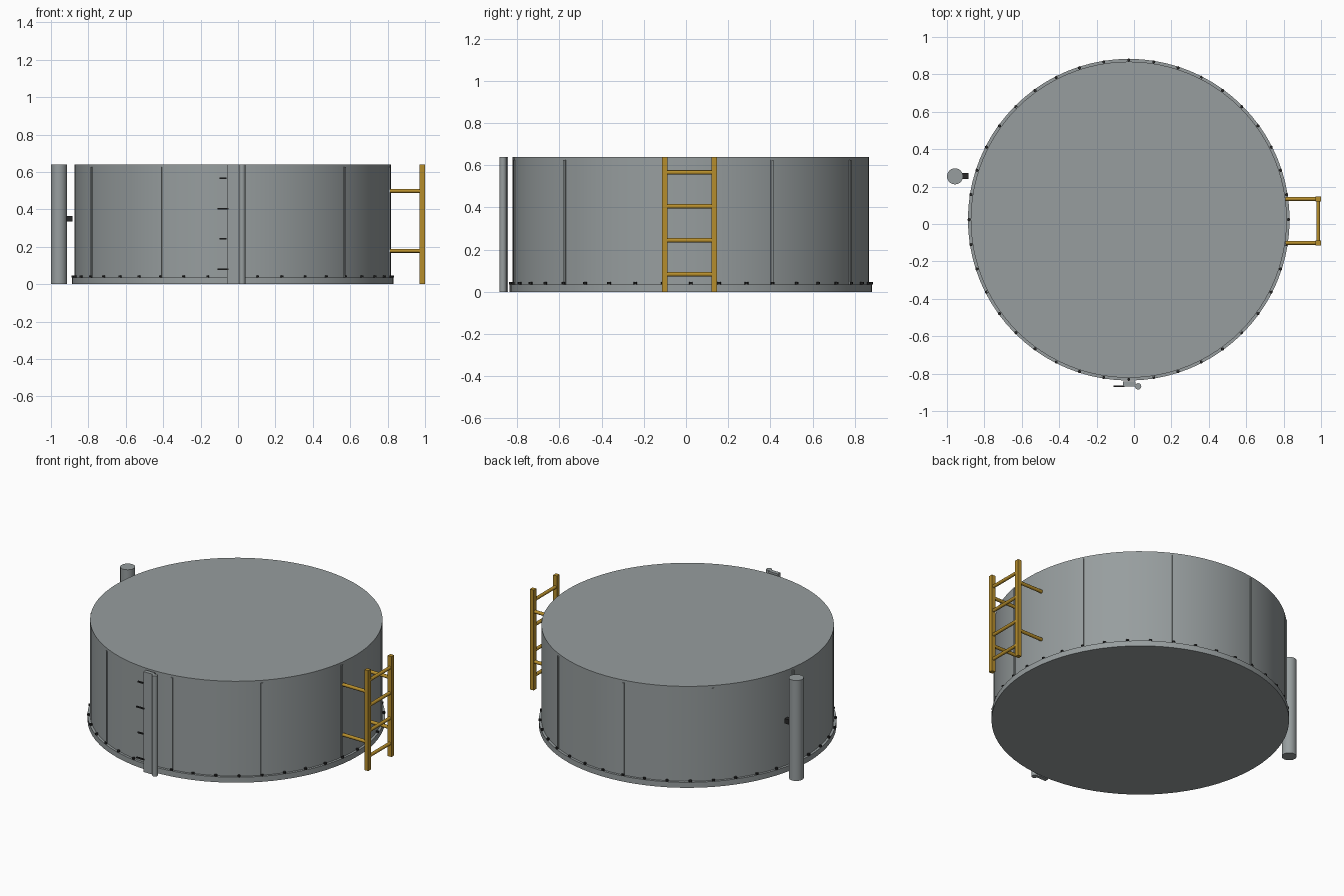
import bpy
from math import cos, sin, pi, radians
from mathutils import Vector

cube = bpy.data.objects.get("Cube")
if cube:
    bpy.data.objects.remove(cube, do_unlink=True)


def material(name, rgb):
    m = bpy.data.materials.new(name)
    m.use_nodes = True
    m.diffuse_color = (*rgb, 1)
    m.node_tree.nodes["Principled BSDF"].inputs["Base Color"].default_value = (*rgb, 1)
    return m


STEEL = material("grey steel", (0.31, 0.34, 0.345))
YELLOW = material("safety yellow", (0.47, 0.27, 0.025))
BLACK = material("black", (0.02, 0.02, 0.02))

CX, CY = -0.028, 0.023      # tank axis
R, H = 0.845, 0.64          # tank radius and height
FLANGE_R, FLANGE_H = 0.86, 0.035


def finish(name, mat):
    o = bpy.context.object
    o.name = name
    o.data.materials.append(mat)
    return o


def box(name, lo, hi, mat, turn=0):
    lo, hi = Vector(lo), Vector(hi)
    bpy.ops.mesh.primitive_cube_add(size=1, location=(lo + hi) / 2, rotation=(0, 0, turn))
    o = finish(name, mat)
    o.scale = hi - lo
    return o


def rod(name, start, end, radius, mat, sides=16):
    a, b = Vector(start), Vector(end)
    bpy.ops.mesh.primitive_cylinder_add(vertices=sides, radius=radius,
                                        depth=(b - a).length, location=(a + b) / 2)
    o = finish(name, mat)
    o.rotation_euler = (b - a).to_track_quat("Z", "Y").to_euler()
    bpy.ops.object.shade_smooth_by_angle(angle=radians(50))
    return o


def on_ring(radius, angle, z):
    return Vector((CX + radius * cos(angle), CY + radius * sin(angle), z))


# Tank shell and base flange
rod("tank_shell", (CX, CY, 0.01), (CX, CY, H), R, STEEL, 96)
rod("base_flange", (CX, CY, 0), (CX, CY, FLANGE_H), FLANGE_R, STEEL, 80)

# Bolts around the flange
for i in range(40):
    p = on_ring(0.854, i * pi / 20, FLANGE_H)
    rod(f"flange_bolt_{i + 1}", p, p + Vector((0, 0, 0.011)), 0.009, BLACK, 6)

# Vertical seams on the shell
for i in range(10):
    angle = radians(27 + 36 * i)
    c = on_ring(R, angle, 0)
    half = Vector((0.006, 0.006, 0))
    box(f"seam_{i + 1}", c - half + Vector((0, 0, FLANGE_H)),
        c + half + Vector((0, 0, 0.625)), STEEL, angle)

# Side standpipe with its bracket
rod("standpipe", (-0.957, 0.255, 0), (-0.957, 0.255, H), 0.043, STEEL, 32)
box("standpipe_bracket", (-0.925, 0.24, 0.335), (-0.884, 0.272, 0.365), BLACK)

# Level gauge: board, tube and tick marks
box("gauge_board", (-0.06, -0.868, 0), (0.008, -0.843, H), STEEL)
rod("gauge_tube", (0.022, -0.868, 0), (0.022, -0.868, H), 0.017, STEEL)
for i in range(4):
    half = 0.029 if i % 2 == 0 else 0.019
    z = 0.08 + 0.162 * i
    box(f"gauge_tick_{i + 1}", (-0.08 - half, -0.871, z - 0.004),
        (-0.08 + half, -0.863, z + 0.004), BLACK)

# Ladder: rails, standoffs and rungs
RAIL_X, RAIL_YS = 0.985, (-0.101, 0.134)
for side, y in zip(("right", "left"), RAIL_YS):
    box(f"ladder_rail_{side}", (RAIL_X - 0.0135, y - 0.0135, 0),
        (RAIL_X + 0.0135, y + 0.0135, H), YELLOW)
    for level, z in (("lower", 0.178), ("upper", 0.498)):
        rod(f"ladder_standoff_{side}_{level}", (0.81, y, z), (RAIL_X, y, z), 0.0105, YELLOW, 12)
for i in range(4):
    z = 0.083 + 0.161 * i
    rod(f"ladder_rung_{i + 1}", (RAIL_X, RAIL_YS[0], z), (RAIL_X, RAIL_YS[1], z),
        0.0105, YELLOW, 12)
